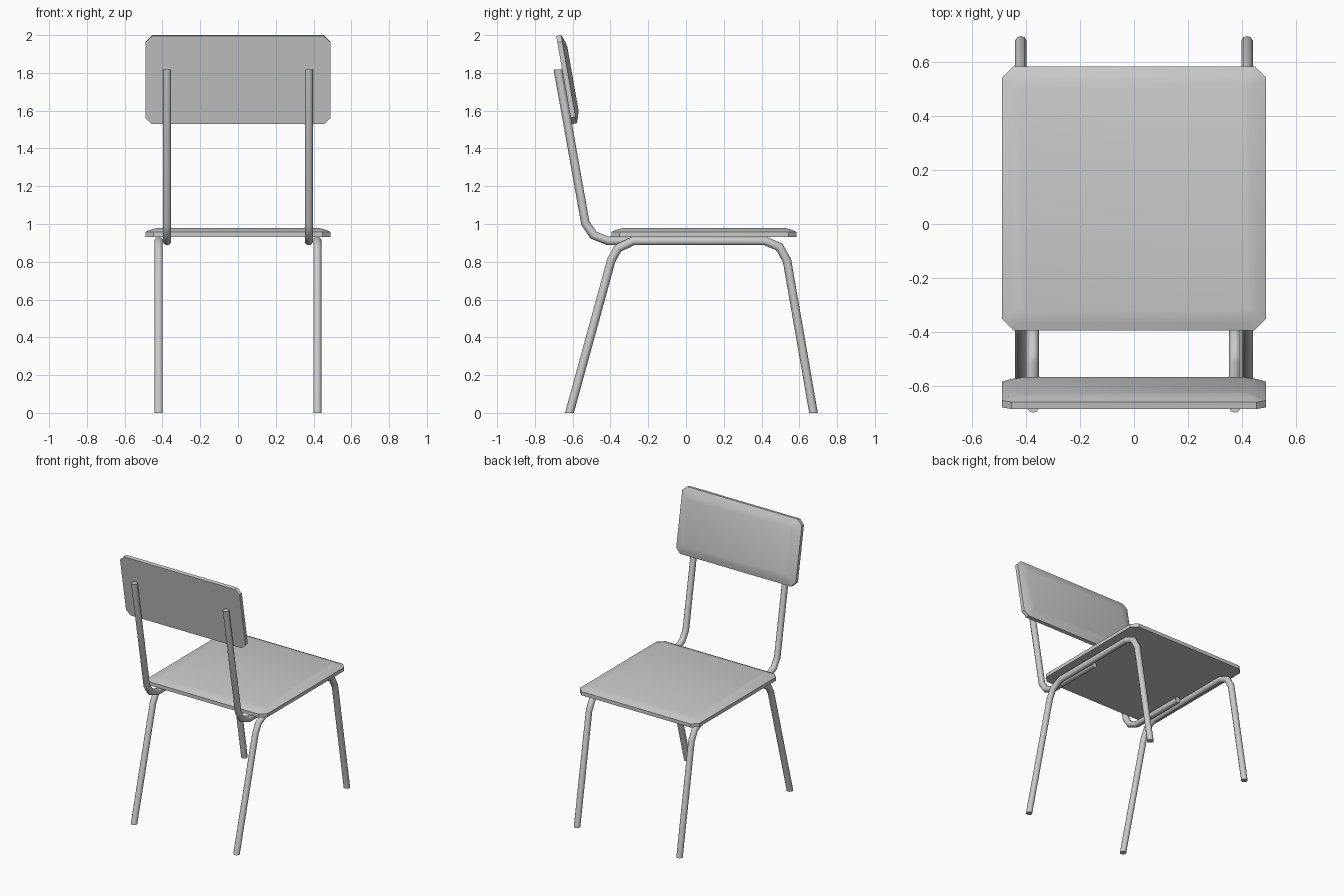
import bpy, bmesh
from math import cos, sin, pi, radians
from mathutils import Vector

if "Cube" in bpy.data.objects:
    bpy.data.objects.remove(bpy.data.objects["Cube"])


def finish(name, bm, smooth):
    bmesh.ops.recalc_face_normals(bm, faces=bm.faces)
    mesh = bpy.data.meshes.new(name)
    bm.to_mesh(mesh)
    bm.free()
    ob = bpy.data.objects.new(name, mesh)
    bpy.context.collection.objects.link(ob)
    bpy.ops.object.select_all(action='DESELECT')
    bpy.context.view_layer.objects.active = ob
    ob.select_set(True)
    bpy.ops.object.shade_smooth_by_angle(angle=radians(smooth))
    return ob


def skin(bm, rings):
    """Join equal-sized rings of vertices and cap both ends."""
    for a, b in zip(rings, rings[1:]):
        for i in range(len(a)):
            j = (i + 1) % len(a)
            bm.faces.new((a[i], a[j], b[j], b[i]))
    bm.faces.new(rings[0])
    bm.faces.new(rings[-1])


def tube(name, x, path, flat_ends, r=0.0225, sides=10):
    """Mitred tube along (y, z) points; flat_ends cut level with the floor."""
    bm = bmesh.new()
    pts = [Vector(p) for p in path]
    rings = []
    for i, p in enumerate(pts):
        d_in = (p - pts[max(i - 1, 0)]).normalized()
        d_out = (pts[min(i + 1, len(pts) - 1)] - p).normalized()
        t = (d_in + d_out).normalized()
        n = Vector((-t.y, t.x))
        d = d_out if i == 0 else d_in
        if i in flat_ends:
            n = Vector((-1 if d.y > 0 else 1, 0))
        # widen the ring so the tube keeps its thickness at the mitre
        n = n * r / abs(n.x * -d.y + n.y * d.x)
        angles = [2 * pi * (k + 0.5) / sides for k in range(sides)]
        rings.append([bm.verts.new((x + r * cos(a), p.x + n.x * sin(a), p.y + n.y * sin(a)))
                      for a in angles])
    skin(bm, rings)
    ob = finish(name, bm, 50)
    ob.modifiers.new("mirror", 'MIRROR')
    return ob


def pad(name, width, depth, chamfer, location, tilt=0):
    """Flat-backed panel with clipped corners and a raised, sloping cushion edge."""
    bm = bmesh.new()
    rings = []
    for inset, h, c in ((0, 0, chamfer), (0, 0.026, chamfer),
                        (0.03, 0.039, chamfer * 0.8), (0.065, 0.048, chamfer * 0.5)):
        w, d = width / 2 - inset, depth / 2 - inset
        outline = ((w, d - c), (w - c, d), (c - w, d), (-w, d - c),
                   (-w, c - d), (c - w, -d), (w - c, -d), (w, c - d))
        rings.append([bm.verts.new((x, y, h)) for x, y in outline])
    skin(bm, rings)
    ob = finish(name, bm, 40)
    ob.location = location
    ob.rotation_euler.x = radians(tilt)
    return ob


# Cushioned panels
pad("seat", 0.98, 0.98, 0.042, (0, 0.095, 0.932))
pad("backrest", 0.98, 0.474, 0.035, (0, -0.646, 1.762), -80)

# Bent leg frames, one each side
tube("leg_frame", 0.42,
     [(-0.617, 0), (-0.395, 0.81), (-0.36, 0.872), (-0.28, 0.91),
      (0.42, 0.91), (0.495, 0.878), (0.535, 0.805), (0.675, 0)], (0, 7))

# Bent posts carrying the backrest, running under the seat
tube("back_post", 0.375,
     [(-0.678, 1.818), (-0.533, 1.005), (-0.49, 0.941),
      (-0.412, 0.91), (0.02, 0.91)], (0,))
